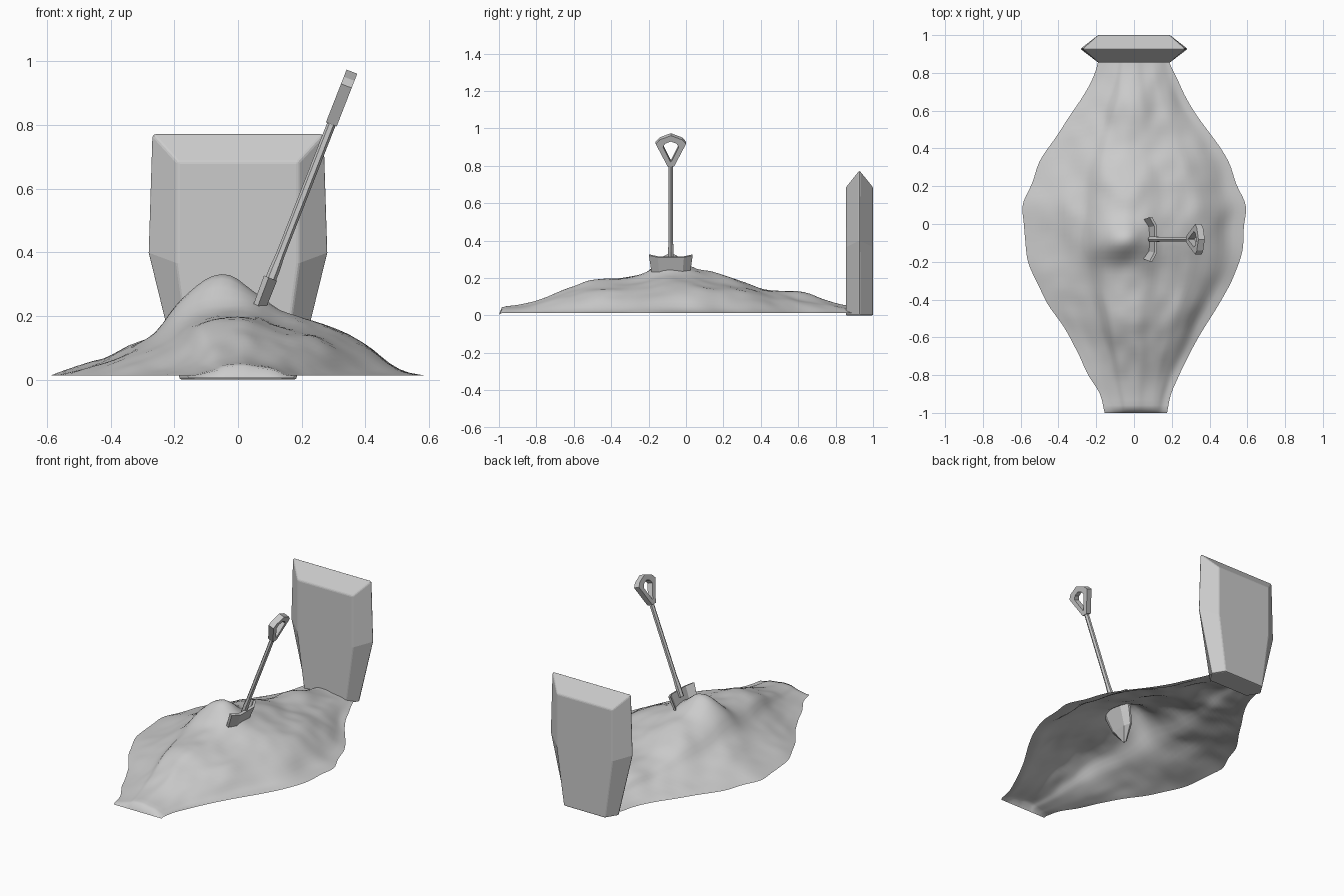
import bpy, bmesh, math
from mathutils import Vector, noise

if "Cube" in bpy.data.objects:
    bpy.data.objects.remove(bpy.data.objects["Cube"])


def make_object(name, bm, bevel=0):
    mesh = bpy.data.meshes.new(name)
    bm.to_mesh(mesh)
    bm.free()
    ob = bpy.data.objects.new(name, mesh)
    bpy.context.collection.objects.link(ob)
    if bevel:
        m = ob.modifiers.new("soft_edges", "BEVEL")
        m.width, m.segments = bevel, 2
    return ob


def loft(bm, rows, closed=True):
    """Join successive rows of points with quads; returns the vertex rows."""
    vs = [[bm.verts.new(p) for p in r] for r in rows]
    n = len(rows[0])
    for a, b in zip(vs, vs[1:]):
        for i in range(n if closed else n - 1):
            j = (i + 1) % n
            bm.faces.new((a[i], a[j], b[j], b[i]))
    return vs


def curve(pts, t):
    """Catmull-Rom style lookup through (t, value) points."""
    if t <= pts[0][0]:
        return pts[0][1]
    for k in range(len(pts) - 1):
        (t0, a), (t1, b) = pts[k], pts[k + 1]
        if t <= t1:
            p, q = pts[max(k - 1, 0)], pts[min(k + 2, len(pts) - 1)]
            m0 = (b - p[1]) / (t1 - p[0]) * (t1 - t0)
            m1 = (q[1] - a) / (q[0] - t0) * (t1 - t0)
            f = (t - t0) / (t1 - t0)
            return ((2*f**3 - 3*f*f + 1) * a + (f**3 - 2*f*f + f) * m0
                    + (3*f*f - 2*f**3) * b + (f**3 - f*f) * m1)
    return pts[-1][1]


# Earth mound: an open sheet, outline x ridge height x cross profile
half_width = [(-1, .165), (-.9, .19), (-.8, .24), (-.6, .34), (-.4, .465), (-.2, .56),
              (0, .583), (.1, .585), (.2, .55), (.3, .515), (.4, .46), (.6, .315),
              (.8, .21), (.9, .175)]
ridge = [(-1, .0), (-.985, .03), (-.9, .045), (-.8, .065), (-.6, .14), (-.5, .175),
         (-.3, .19), (-.1, .235), (0, .235), (.2, .2), (.3, .165), (.4, .13),
         (.6, .105), (.8, .055), (.9, .035)]
profile = [(-1, 0), (-.9, .08), (-.7, .25), (-.45, .55), (-.32, .86), (-.15, 1), (.08, 1),
           (.26, .83), (.45, .7), (.55, .62), (.7, .4), (.86, .1), (1, 0)]
ys = [-1, -.985] + [-.96 + 1.86 * i / 62 for i in range(63)]
rows = []
for y in ys:
    row = []
    for i in range(45):
        u = -1 + 2 * i / 44
        edge = .014 * noise.noise(Vector((u * 3, y * 6, 5)))
        x = u * (curve(half_width, y) + edge) + .01 * max(0, -y - .8) * 5
        z = .012 + curve(ridge, y) * curve(profile, u)
        fade = (1 - u ** 4) * min(1, (1 + y) * 3, (.95 - y) * 3)
        z += .022 * fade * noise.noise(Vector((x * 5, y * 4, 1)))
        z += .008 * fade * noise.noise(Vector((x * 13, y * 10, 2)))
        z += .075 * math.exp(-((x + .05) / .12) ** 2 - ((y + .09) / .085) ** 2)
        if y == -1:
            z = .005
        row.append((x, y, max(z, .005)))
    rows.append(row)
bm = bmesh.new()
loft(bm, rows, closed=False)
mound = make_object("earth_mound", bm)
for p in mound.data.polygons:
    p.use_smooth = True

# Headstone: tapered slab whose front and back bevel out to a mid ridge
inner = [(.14, 0), (.19, .365), (.19, .685)]
outer = [(.185, 0), (.284, .4), (.272, .775)]


def slab_loop(pts, y):
    return [(x, y, z) for x, z in pts] + [(-x, y, z) for x, z in reversed(pts)]


bm = bmesh.new()
loops = loft(bm, [slab_loop(inner, .855), slab_loop(outer, .927), slab_loop(inner, 1.0)])
bm.faces.new(loops[0])
bm.faces.new(loops[-1][::-1])
bmesh.ops.recalc_face_normals(bm, faces=bm.faces)
make_object("headstone", bm, .007)

# Shovel frame: s runs up the handle, n is the blade normal
base = Vector((.104, -.081, .318))
up = Vector((.364, 0, .931))
normal = Vector((.931, 0, -.364))


def place(n, y, s):
    return base + normal * n + Vector((0, y, 0)) + up * s


# Blade: bent plate tapering to a point in the earth
bm = bmesh.new()
section = [(-.016, -.117), (.012, -.07), (.012, .07), (-.016, .117)]
section += [(n - .016, y) for n, y in reversed(section)]
rows = [[place(n * (.4 + .6 * k) + .008, y * k, s) for n, y in section]
        for s, k in [(0, 1), (-.12, .86), (-.2, .68), (-.285, .06)]]
loops = loft(bm, rows)
for ring in (loops[0], loops[-1]):
    for i in range(3):
        bm.faces.new((ring[i], ring[i + 1], ring[6 - i], ring[7 - i]))
bmesh.ops.recalc_face_normals(bm, faces=bm.faces)
make_object("shovel_blade", bm)

# Shaft: six-sided, thicker at the socket
bm = bmesh.new()
rows = [[place(r * math.cos(a * math.pi / 3), r * math.sin(a * math.pi / 3), s)
         for a in range(6)]
        for s, r in [(-.04, .017), (.03, .017), (.08, .014), (.535, .014)]]
loops = loft(bm, rows)
bm.faces.new(loops[0])
bm.faces.new(loops[-1])
bmesh.ops.recalc_face_normals(bm, faces=bm.faces)
make_object("shovel_shaft", bm)

# Grip: flat angular ring on top of the shaft
out_half = [(.017, .52), (.081, .65), (.06, .674), (0, .698)]
in_half = [(.002, .548), (.042, .632), (.03, .652), (0, .664)]


def grip_loop(half, n):
    return [place(n, y, s) for y, s in half] + [place(n, -y, s) for y, s in half[2::-1]]


bm = bmesh.new()
w = .018
loft(bm, [grip_loop(out_half, -w), grip_loop(out_half, w), grip_loop(in_half, w),
          grip_loop(in_half, -w), grip_loop(out_half, -w)])
bmesh.ops.remove_doubles(bm, verts=bm.verts, dist=.0005)
bmesh.ops.recalc_face_normals(bm, faces=bm.faces)
make_object("shovel_grip", bm)
